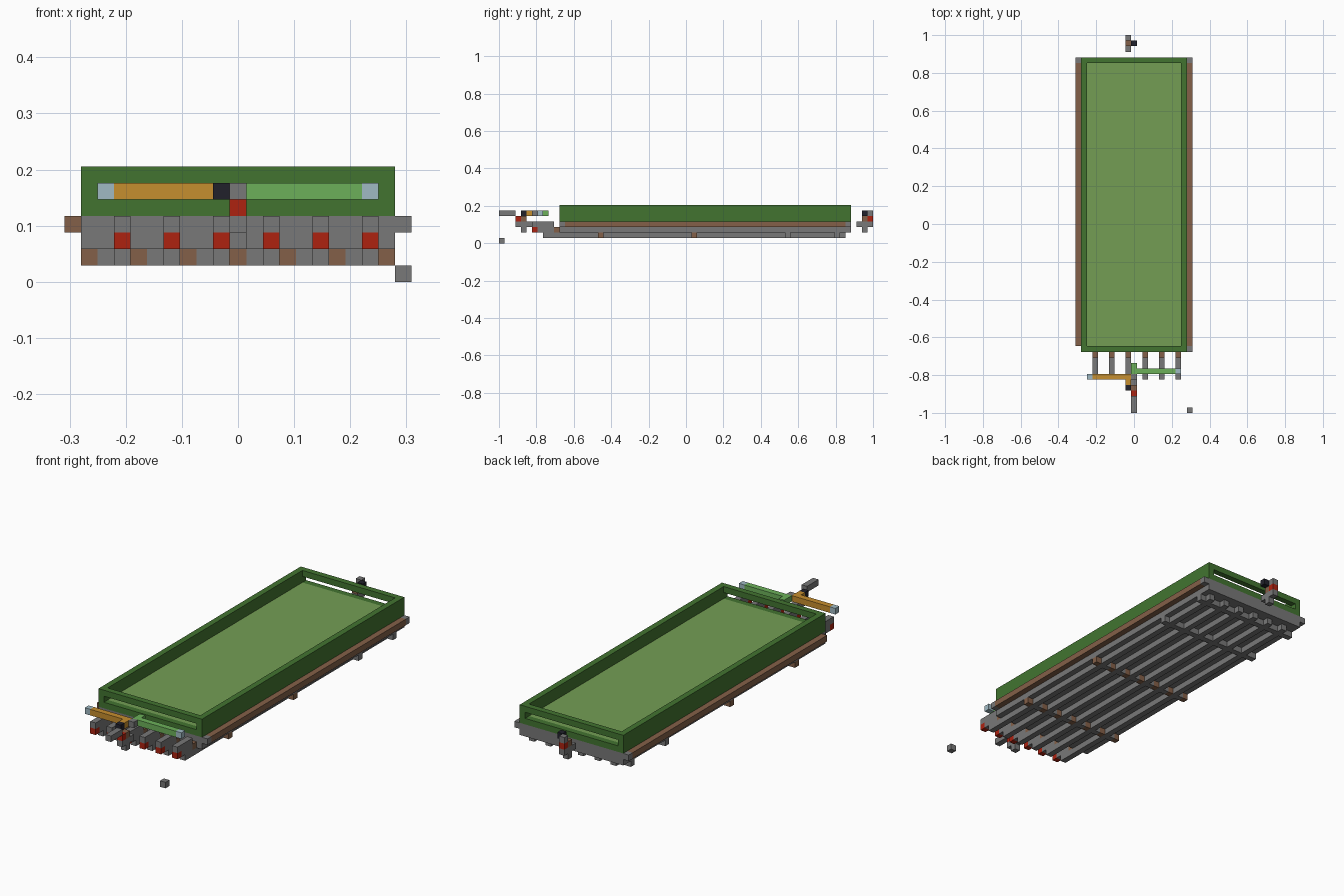
import bpy
import bmesh
from mathutils import Matrix, Vector

U = 2 / 68  # one block edge

default = bpy.data.objects.get("Cube")
if default:
    bpy.data.objects.remove(default, do_unlink=True)


def make_mat(name, rgb):
    lin = [(c / 255 / 12.92) if c < 11 else ((c / 255 + 0.055) / 1.055) ** 2.4 for c in rgb]
    m = bpy.data.materials.new(name)
    m.use_nodes = True
    m.diffuse_color = (*lin, 1)
    m.node_tree.nodes["Principled BSDF"].inputs["Base Color"].default_value = (*lin, 1)
    return m


GREEN = make_mat("dark green", (66, 116, 48))
FLOOR = make_mat("meadow green", (116, 158, 84))
GREY = make_mat("steel grey", (120, 120, 120))
BROWN = make_mat("brown", (132, 96, 72))
RED = make_mat("red", (174, 34, 16))
ORANGE = make_mat("orange", (198, 142, 46))
LIME = make_mat("light green", (108, 176, 90))
ICE = make_mat("pale blue", (160, 186, 196))
BLACK = make_mat("near black", (33, 33, 43))


def part(name, mat, *boxes):
    """Boxes in block units: x, y, z of the low corner, then the size."""
    bm = bmesh.new()
    for x, y, z, w, d, h in boxes:
        centre = Vector((x + w / 2, y + d / 2, z + h / 2)) * U
        size = Vector((w, d, h)) * U
        bmesh.ops.create_cube(bm, size=1, matrix=Matrix.LocRotScale(centre, None, size))
    me = bpy.data.meshes.new(name)
    bm.to_mesh(me)
    bm.free()
    me.materials.append(mat)
    ob = bpy.data.objects.new(name, me)
    bpy.context.collection.objects.link(ob)
    return ob


L, W = -9.5, 19        # deck left edge and width
F, B = -23, 30         # deck front and back
D = B - F

# Deck, tray floor and walls; the end walls have a long slot
part("deck", GREY, (L, F, 2, W, D, 2))
part("tray_floor", FLOOR, (L + 1, F + 1, 4, W - 2, D - 2, 1))
for side, x in (("right", L), ("left", -L - 1)):
    part(side + "_wall", GREEN, (x, F, 4, 1, D, 3))
for end, y in (("front", F), ("back", B - 1)):
    part(end + "_wall", GREEN, (L + 1, y, 4, W - 2, 1, 1), (L + 1, y, 6, W - 2, 1, 1))

# Side rails with end caps
for side, x in (("right", L - 1), ("left", -L)):
    part(side + "_rail", BROWN, (x, F + 1, 3, 1, D - 2, 1))
    part(side + "_rail_back_cap", GREY, (x, B - 1, 3, 1, 1, 1))
part("left_rail_front_cap", GREY, (-L, F, 3, 1, 1, 1))

# Long beams under the deck, stepping out at the front
for k in range(6):
    x = L + 2 + 3 * k
    part(f"beam_{k}", GREY, (x, -26, 1, 1, 55, 1), (x, -27, 2, 1, 3, 1), (x, -28, 3, 1, 4, 1))
    part(f"beam_joint_{k}", BROWN, (x, -24, 2, 1, 1, 1))
    part(f"beam_tip_{k}", RED, (x, -28, 2, 1, 1, 1))

# Cross beams: the front two have brown blocks between the long beams
for n, y in enumerate((-16, 1, 18, 27)):
    for k in range(7):
        x = L + 3 * k
        part(f"cross_block_{n}_{k}", BROWN if n < 2 else GREY, (x, y, 1, 1, 1, 1))
        if k < 6:
            part(f"cross_beam_{n}_{k}", GREY, (x + 1, y, 1, 1, 1, 1))

# Couplers at both ends, turned half around from each other
part("front_coupler", GREY, (-0.5, -31, 3, 1, 3, 1), (-0.5, -30, 2, 1, 1, 1))
part("front_coupler_pin", RED, (-0.5, -31, 4, 1, 1, 1))
part("front_coupler_block", BROWN, (-0.5, -30, 4, 1, 1, 1))
part("front_coupler_knob", BLACK, (-1.5, -30, 5, 1, 1, 1))
part("back_coupler", GREY, (-1.5, 31, 3, 1, 3, 1), (-1.5, 32, 2, 1, 1, 1),
     (-1.5, 33, 5, 1, 1, 1))
part("back_coupler_pin", RED, (-1.5, 33, 4, 1, 1, 1))
part("back_coupler_block", BROWN, (-1.5, 32, 4, 1, 1, 1))
part("back_coupler_knob", BLACK, (-0.5, 32, 5, 1, 1, 1))

# Front rods with pale tips, hub and shaft
part("orange_rod", ORANGE, (-7.5, -28, 5, 7, 1, 1), (-1.5, -29, 5, 1, 1, 1))
part("orange_rod_tip", ICE, (-8.5, -28, 5, 1, 1, 1))
part("green_rod", LIME, (-0.5, -27, 5, 8, 1, 1), (-0.5, -26, 5, 1, 1, 1))
part("green_rod_tip", ICE, (7.5, -27, 5, 1, 1, 1))
part("rod_hub", GREY, (-0.5, -28, 5, 1, 1, 1))
part("front_shaft", GREY, (-0.5, -34, 5, 1, 3, 1))

# Loose block on the ground
part("ground_block", GREY, (9.5, -34, 0, 1, 1, 1))
